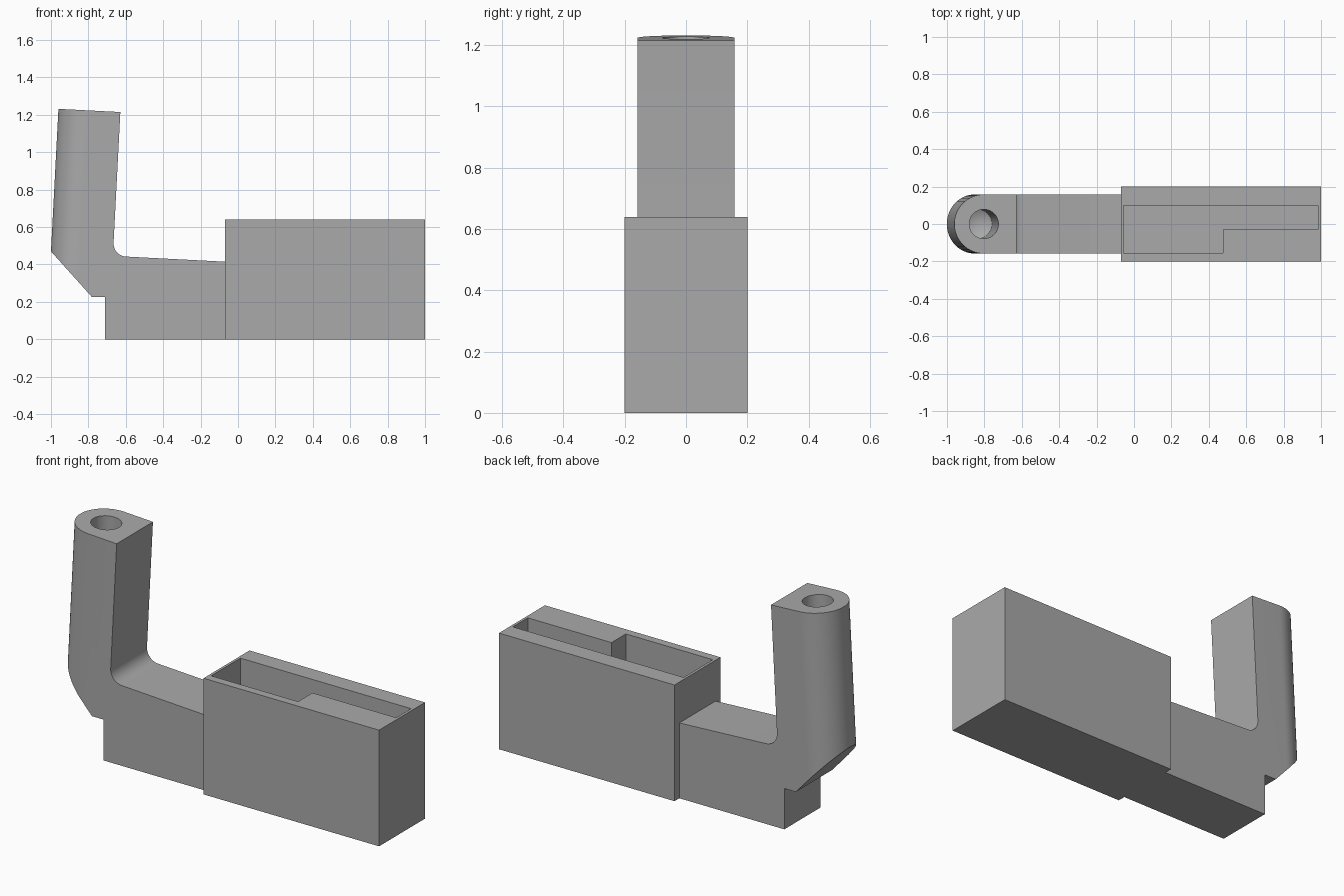
import bpy, bmesh
from math import radians, sin, cos, pi
from mathutils import Matrix, Vector

if "Cube" in bpy.data.objects:
    bpy.data.objects.remove(bpy.data.objects["Cube"])

grey = bpy.data.materials.new("plain grey")
grey.use_nodes = True
COLOUR = (0.4, 0.4, 0.4, 1)
grey.diffuse_color = COLOUR
grey.node_tree.nodes["Principled BSDF"].inputs["Base Color"].default_value = COLOUR

TILT = radians(3)


def make_object(name, bm):
    bmesh.ops.recalc_face_normals(bm, faces=bm.faces)
    mesh = bpy.data.meshes.new(name)
    bm.to_mesh(mesh)
    bm.free()
    mesh.materials.append(grey)
    obj = bpy.data.objects.new(name, mesh)
    bpy.context.collection.objects.link(obj)
    return obj


def prism(name, points, offset):
    """Extrude a closed 3D outline along an offset vector."""
    bm = bmesh.new()
    face = bm.faces.new([bm.verts.new(p) for p in points])
    moved = bmesh.ops.extrude_face_region(bm, geom=[face])["geom"]
    bmesh.ops.translate(bm, vec=offset,
                        verts=[g for g in moved if isinstance(g, bmesh.types.BMVert)])
    return make_object(name, bm)


def combine(obj, cutter, operation):
    """Apply a boolean and remove its cutter."""
    cutter.hide_render = True
    mod = obj.modifiers.new("cut", "BOOLEAN")
    mod.object, mod.operation, mod.solver = cutter, operation, "EXACT"
    bpy.context.view_layer.update()
    graph = bpy.context.evaluated_depsgraph_get()
    mesh = bpy.data.meshes.new_from_object(obj.evaluated_get(graph))
    obj.modifiers.clear()
    obj.data = mesh
    bpy.data.objects.remove(cutter)


# Open box with a stepped pocket
x0, x1, half, height = -0.07, 1.0, 0.2, 0.64
box = prism("pocket_box", [(x0, -half, 0), (x1, -half, 0), (x1, half, 0), (x0, half, 0)],
            (0, 0, height))
outline = [(-0.055, -0.155), (0.475, -0.155), (0.475, -0.03),
           (0.985, -0.03), (0.985, 0.1), (-0.055, 0.1)]
pocket = prism("pocket_cutter", [(x, y, 0.04) for x, y in outline], (0, 0, 1))
combine(box, pocket, "DIFFERENCE")

# Arm side profile with a rounded inner corner
along = Vector((cos(TILT), 0, -sin(TILT)))
up = Vector((sin(TILT), 0, cos(TILT)))
fillet = 0.07
centre = Vector((-0.669, 0, 0.446)) + (along + up) * fillet
arc = [centre + fillet * (cos(a) * along + sin(a) * up)
       for a in (pi * (1.5 - 0.5 * i / 10) for i in range(11))]
lower = [(-0.71, 0), (x0, 0), (x0, 0.415)]
upper = [(-0.629, 1.215), (-0.96, 1.232), (-1.0, 0.47), (-0.78, 0.225), (-0.71, 0.225)]
profile = [(x, 0, z) for x, z in lower] + [tuple(p) for p in arc] + [(x, 0, z) for x, z in upper]
arm = prism("bent_arm", [(x, -0.25, z) for x, _, z in profile], (0, 0.5, 0))

# Tilted envelope that rounds the outer side of the arm
frame = Matrix.Translation((-0.803, 0, 1.223)) @ Matrix.Rotation(TILT, 4, "Y")
radius = 0.158
curve = [(radius * cos(a), radius * sin(a), -1.6)
         for a in (pi * (0.5 + i / 32) for i in range(33))]
envelope = prism("round_envelope", [(2, radius, -1.6)] + curve + [(2, -radius, -1.6)], (0, 0, 2))
envelope.matrix_world = frame
combine(arm, envelope, "INTERSECT")

# Blind drilled hole with a conical end
bm = bmesh.new()
depth, bore = 0.65, 0.078
rings = [[bm.verts.new((bore * cos(2 * pi * i / 40), bore * sin(2 * pi * i / 40), z))
          for i in range(40)] for z in (-depth, 0.1)]
tip = bm.verts.new((0, 0, -depth - 0.045))
bm.faces.new(rings[1])
for i in range(40):
    j = (i + 1) % 40
    bm.faces.new((rings[0][i], rings[0][j], rings[1][j], rings[1][i]))
    bm.faces.new((tip, rings[0][j], rings[0][i]))
drill = make_object("drill_cutter", bm)
drill.matrix_world = frame
combine(arm, drill, "DIFFERENCE")

# Smooth curves, crisp edges
bpy.ops.object.select_all(action="DESELECT")
arm.select_set(True)
bpy.context.view_layer.objects.active = arm
bpy.ops.object.shade_smooth_by_angle(angle=radians(25))
